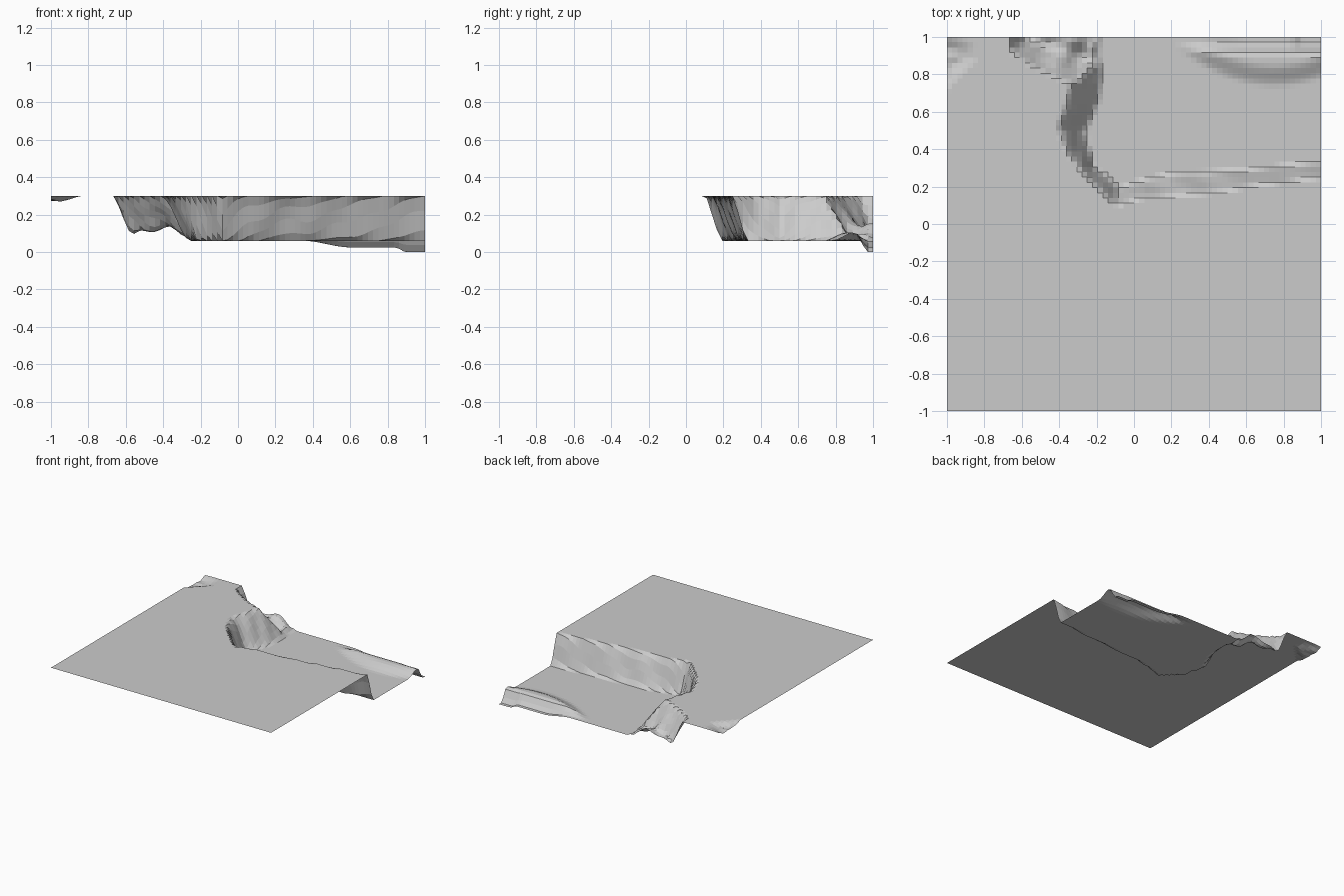
import bpy, bmesh, math
from mathutils import Vector
from mathutils.geometry import intersect_point_line

if "Cube" in bpy.data.objects:
    bpy.data.objects.remove(bpy.data.objects["Cube"])

CELLS = 72
TOP = 0.30


def smooth(a, b, v):
    t = min(max((v - a) / (b - a), 0), 1)
    return t * t * (3 - 2 * t)


def path(points):
    return [Vector(p) for p in points]


def inside(p, poly):
    hit = False
    for a, b in zip(poly, poly[1:] + poly[:1]):
        if (a.y > p.y) != (b.y > p.y):
            if p.x < a.x + (p.y - a.y) * (b.x - a.x) / (b.y - a.y):
                hit = not hit
    return hit


def distance(p, poly):
    best = 9.0
    for a, b in zip(poly, poly[1:] + poly[:1]):
        q, t = intersect_point_line(p, a, b)
        best = min(best, (p - a.lerp(b, min(max(t, 0), 1)).to_2d()).length)
    return best


def descent(p, rim, toe):
    """0 on the plateau, 1 on the floor, in between on the wall"""
    if not inside(p, rim):
        return 0
    if inside(p, toe):
        return 1
    d = distance(p, rim)
    return d / (d + distance(p, toe) + 1e-6)


# outlines: upper rim and lower toe of each hollow
basin_rim = path([(2, .33), (1, .25), (.6, .2), (.4, .165), (.05, .14), (-.1, .1), (-.2, .2),
                  (-.34, .35), (-.41, .5), (-.36, .65), (-.33, .78), (-.27, .9), (-.26, 2), (2, 2)])
basin_toe = path([(2, .4), (1, .33), (.6, .29), (.2, .27), (.05, .235), (-.08, .19), (-.22, .31),
                  (-.26, .5), (-.19, .65), (-.17, .8), (-.19, .9), (-.17, 2), (2, 2)])
gully_rim = path([(-.67, 2), (-.66, .93), (-.55, .85), (-.46, .8), (-.3, .74), (-.1, .8), (-.1, 2)])
gully_toe = path([(-.58, 2), (-.57, .98), (-.48, .93), (-.38, .88), (-.3, .84), (-.2, .86), (-.2, 2)])
hollow_rim = path([(-2, .72), (-1, .72), (-.93, .8), (-.85, .87), (-.83, 2), (-2, 2)])
hollow_toe = path([(-2, .78), (-1, .78), (-.96, .84), (-.9, .9), (-.9, 2), (-2, 2)])


def basin_floor(x, y):
    # low dune along the back, falling away at the back edge
    foot = .73 + .75 * (x - .75) ** 2
    z = .06 + .045 * smooth(foot, foot + .13, y)
    edge = .06 - .035 * smooth(.35, .6, x) - .025 * smooth(.84, .9, x)
    return z + (edge - z) * smooth(.9, .975, y)


def height(x, y):
    p = Vector((x, y))
    ripple = .1 * math.sin(23 * x + 9 * y) * math.sin(31 * y - 7 * x)
    z = TOP
    t = descent(p, basin_rim, basin_toe)
    if t:
        t += ripple * t * (1 - t) * 3
        z += (basin_floor(x, y) - TOP) * (.5 * t + .5 * smooth(0, 1, t))
    # rough side gully
    t = descent(p, gully_rim, gully_toe)
    bed = .115 + .025 * math.sin(14 * (x + .52)) + .3 * ripple
    z = min(z, TOP + (bed - TOP) * t)
    # shallow corner hollow
    t = descent(p, hollow_rim, hollow_toe)
    z = min(z, TOP - (.02 + .1 * abs(ripple)) * t * smooth(1.02, .93, y + .3 * (x + 1)) if t else TOP)
    return z


# ground sheet shaped by the height rule
bm = bmesh.new()
bmesh.ops.create_grid(bm, x_segments=CELLS, y_segments=CELLS, size=1)
for v in bm.verts:
    v.co.z = height(v.co.x, v.co.y)
low = min(v.co.z for v in bm.verts)
for v in bm.verts:
    v.co.z -= low

# merge the level plateau into large faces
level = [f for f in bm.faces if all(v.co.z > TOP - low - 1e-5 for v in f.verts)]
edges = {e for f in level for e in f.edges if all(g in level for g in e.link_faces)} if len(level) < 10 else set()
if edges:
    bmesh.ops.dissolve_edges(bm, edges=list(edges))

mesh = bpy.data.meshes.new("terrain")
bm.to_mesh(mesh)
bm.free()
terrain = bpy.data.objects.new("terrain", mesh)
bpy.context.collection.objects.link(terrain)

# plain stone colour
mat = bpy.data.materials.new("light_grey_stone")
mat.use_nodes = True
colour = (.6, .6, .6, 1)
mat.diffuse_color = colour
mat.node_tree.nodes["Principled BSDF"].inputs["Base Color"].default_value = colour
mesh.materials.append(mat)
